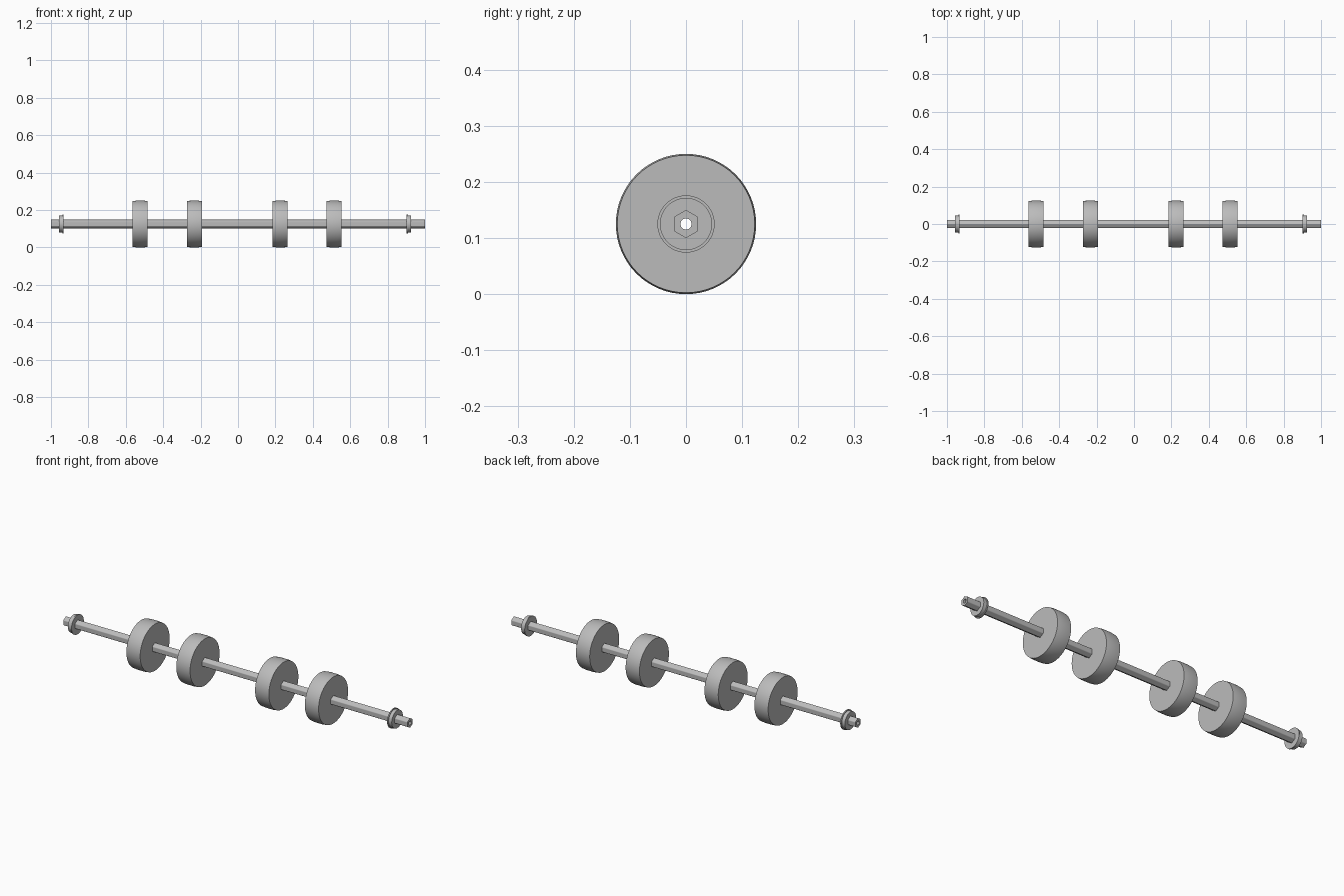
import bpy
import bmesh
import math

AXIS_Z = 0.125

cube = bpy.data.objects.get("Cube")
if cube:
    bpy.data.objects.remove(cube, do_unlink=True)

metal = bpy.data.materials.new("grey_metal")
metal.use_nodes = True
grey = (0.5, 0.5, 0.5, 1)
metal.diffuse_color = grey
metal.node_tree.nodes["Principled BSDF"].inputs["Base Color"].default_value = grey


def turned_part(name, profile, sides, bore=None, smooth=True):
    """Join rings of (x, radius) along the x axis; bore is a round inner hole."""
    bm = bmesh.new()

    def ring(x, radius):
        return [bm.verts.new((x, radius * math.sin(math.tau * i / sides),
                              AXIS_Z + radius * math.cos(math.tau * i / sides)))
                for i in range(sides)]

    def bridge(a, b):
        for i in range(sides):
            j = (i + 1) % sides
            bm.faces.new((a[i], a[j], b[j], b[i]))

    rings = [ring(x, r) for x, r in profile]
    for a, b in zip(rings, rings[1:]):
        bridge(a, b)
    if bore:
        inner = [ring(profile[i][0], bore) for i in (0, -1)]
        bridge(rings[-1], inner[1])
        bridge(inner[1], inner[0])
        bridge(inner[0], rings[0])
    else:
        bm.faces.new(rings[0])
        bm.faces.new(rings[-1])
    bmesh.ops.recalc_face_normals(bm, faces=bm.faces)
    mesh = bpy.data.meshes.new(name)
    bm.to_mesh(mesh)
    bm.free()
    mesh.materials.append(metal)
    obj = bpy.data.objects.new(name, mesh)
    bpy.context.collection.objects.link(obj)
    if smooth:
        bpy.ops.object.select_all(action='DESELECT')
        obj.select_set(True)
        bpy.context.view_layer.objects.active = obj
        bpy.ops.object.shade_smooth_by_angle(angle=math.radians(30))
    return obj


# Hexagonal shaft with a round hole along its length
SIDES, HEX_R, HOLE_R = 48, 0.025, 0.0098
shaft = turned_part("hex_shaft", [(-1, HEX_R), (1, HEX_R)], SIDES, HOLE_R)
for v in shaft.data.vertices:
    y, z = v.co.y, v.co.z - AXIS_Z
    if math.hypot(y, z) > HEX_R * 0.8:
        # pull the round outer ring onto the flats of the hexagon
        angle = math.atan2(y, z) % (math.pi / 3) - math.pi / 6
        k = math.cos(math.pi / 6) / math.cos(angle)
        v.co.y, v.co.z = y * k, AXIS_Z + z * k

# Four slightly crowned rollers
for n, x in enumerate((-0.523, -0.233, 0.225, 0.514), 1):
    turned_part(f"roller_{n}", [(x - 0.04, 0.1225), (x - 0.02, 0.125),
                                (x + 0.02, 0.125), (x + 0.04, 0.1225)], 64, 0.0215)

# Flanged bearings, flange towards the rollers
for name, x, d in (("right_bearing", -0.932, -1), ("left_bearing", 0.902, 1)):
    turned_part(name, [(x, 0.051), (x + d * 0.006, 0.051),
                       (x + d * 0.006, 0.0465), (x + d * 0.024, 0.0465)], 48, 0.0215)
